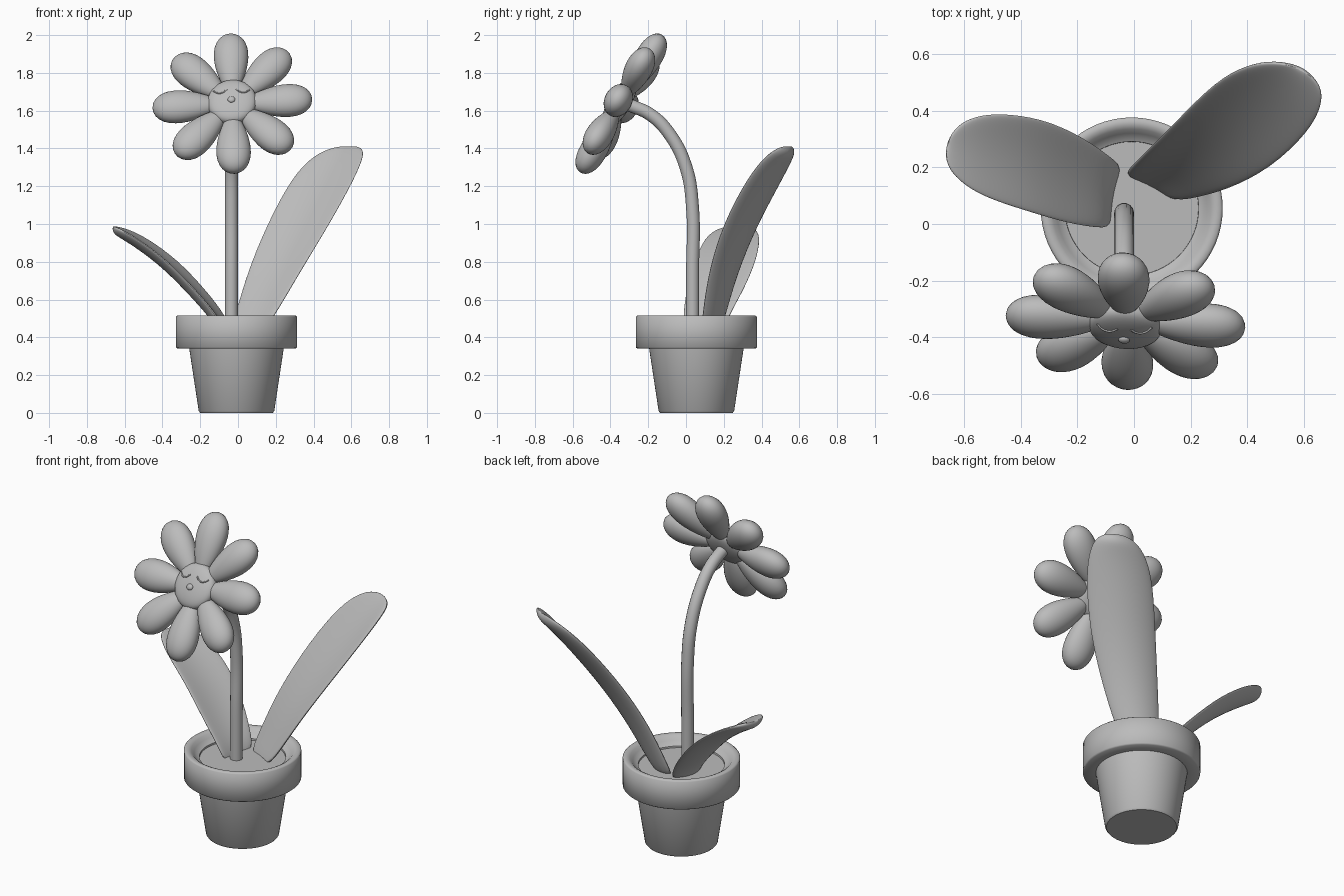
import bpy, bmesh, math
from mathutils import Vector, Matrix

cube = bpy.data.objects.get("Cube")
if cube:
    bpy.data.objects.remove(cube)

GREY = (0.5, 0.5, 0.5, 1)
grey = bpy.data.materials.new("plain grey")
grey.use_nodes = True
grey.diffuse_color = GREY
grey.node_tree.nodes["Principled BSDF"].inputs["Base Color"].default_value = GREY


def finish(bm, name, angle=40, matrix=None):
    """Turn a bmesh into a smooth shaded object."""
    if matrix:
        bm.transform(matrix)
    bmesh.ops.recalc_face_normals(bm, faces=bm.faces)
    mesh = bpy.data.meshes.new(name)
    bm.to_mesh(mesh)
    bm.free()
    obj = bpy.data.objects.new(name, mesh)
    bpy.context.collection.objects.link(obj)
    mesh.materials.append(grey)
    bpy.ops.object.select_all(action='DESELECT')
    obj.select_set(True)
    bpy.context.view_layer.objects.active = obj
    bpy.ops.object.shade_smooth_by_angle(angle=math.radians(angle))
    return obj


def lathe(name, profile, centre):
    bm = bmesh.new()
    verts = [bm.verts.new((r, 0, z)) for r, z in profile]
    edges = [bm.edges.new(pair) for pair in zip(verts, verts[1:])]
    bmesh.ops.spin(bm, geom=verts + edges, axis=(0, 0, 1), cent=(0, 0, 0),
                   angle=math.tau, steps=64)
    bmesh.ops.remove_doubles(bm, verts=bm.verts, dist=0.0005)
    return finish(bm, name, 50, Matrix.Translation(centre))


def tube(name, points, radius, matrix=None, steps=8):
    """Round tube along a smooth path."""
    curve = bpy.data.curves.new(name, 'CURVE')
    curve.dimensions = '3D'
    curve.bevel_depth = radius
    curve.bevel_resolution = 5
    curve.resolution_u = steps
    curve.use_fill_caps = True
    spline = curve.splines.new('BEZIER')
    spline.bezier_points.add(len(points) - 1)
    for bp, p in zip(spline.bezier_points, points):
        bp.co = p
        bp.handle_left_type = bp.handle_right_type = 'AUTO'
    temp = bpy.data.objects.new(name + " path", curve)
    bpy.context.collection.objects.link(temp)
    bpy.context.view_layer.update()
    bm = bmesh.new()
    bm.from_mesh(temp.to_mesh())
    temp.to_mesh_clear()
    bpy.data.objects.remove(temp)
    return finish(bm, name, 50, matrix)


def leaf(name, stations, across, thick=0.024, cup=0.23):
    """Cupped blade lofted through (centre, half width) stations."""
    across = Vector(across).normalized()
    centres = [Vector(c) for c, w in stations]
    bm = bmesh.new()
    rings = []
    for i, (c, w) in enumerate(stations):
        along = centres[min(i + 1, len(centres) - 1)] - centres[max(i - 1, 0)]
        normal = across.cross(along).normalized()
        if normal.z < 0:
            normal = -normal
        ring = []
        for k in range(16):
            a = math.tau * k / 16
            lift = thick * min(1, w / 0.08) * math.sin(a) - cup * w * math.sin(a) ** 2
            ring.append(bm.verts.new(centres[i] + across * w * math.cos(a) + normal * lift))
        rings.append(ring)
    for a, b in zip(rings, rings[1:]):
        for k in range(16):
            j = (k + 1) % 16
            bm.faces.new((a[k], a[j], b[j], b[k]))
    bm.faces.new(rings[0])
    bm.faces.new(rings[-1])
    obj = finish(bm, name, 80)
    sub = obj.modifiers.new("round", 'SUBSURF')
    sub.levels = sub.render_levels = 2
    return obj


# Pot and soil
POT = (-0.008, 0.055, 0)
lathe("pot", [(0, 0), (0.192, 0), (0.2, 0.01), (0.25, 0.34), (0.313, 0.34),
              (0.321, 0.347), (0.321, 0.508), (0.313, 0.515), (0.295, 0.515),
              (0.28, 0.507), (0.265, 0.49), (0.25, 0.475), (0.236, 0.468),
              (0.234, 0.44), (0, 0.44)], POT)
lathe("soil", [(0, 0.458), (0.236, 0.458)], POT)

# Stem
tube("stem", [(-0.035, 0.035, 0.44), (-0.035, 0.035, 0.75), (-0.035, 0.035, 1.08),
              (-0.035, 0, 1.3), (-0.035, -0.09, 1.48),
              (-0.035, -0.19, 1.58), (-0.035, -0.3, 1.63)], 0.035)

# Leaves
leaf("left_leaf", [((0.045, 0.125, 0.43), 0.1), ((0.1, 0.147, 0.54), 0.125),
                   ((0.19, 0.192, 0.75), 0.16), ((0.318, 0.28, 1.0), 0.19),
                   ((0.453, 0.415, 1.25), 0.193), ((0.53, 0.49, 1.36), 0.155),
                   ((0.575, 0.53, 1.4), 0.1), ((0.59, 0.545, 1.412), 0.03)],
     (0.886, -0.463, 0))
leaf("right_leaf", [((-0.06, 0.095, 0.43), 0.11), ((-0.09, 0.105, 0.515), 0.125),
                    ((-0.2, 0.152, 0.65), 0.158), ((-0.35, 0.21, 0.81), 0.17),
                    ((-0.51, 0.245, 0.925), 0.154), ((-0.6, 0.265, 0.968), 0.115),
                    ((-0.645, 0.27, 0.98), 0.07), ((-0.66, 0.27, 0.985), 0.025)],
     (0.18, 0.98, 0))

# Flower head: local x right, y up the face, z out of the face
HEAD = (Matrix.Translation((-0.03, -0.343, 1.637))
        @ Matrix.Rotation(math.radians(59.5), 4, 'X')
        @ Matrix.Rotation(math.radians(-4.2), 4, 'Y'))
DOME_R, DOME_H, DOME_LIFT = 0.131, 0.058, 0.01


def ball(name, shape, matrix):
    bm = bmesh.new()
    bmesh.ops.create_uvsphere(bm, u_segments=32, v_segments=20, radius=1)
    for v in bm.verts:
        v.co = shape(v.co)
    return finish(bm, name, 80, matrix)


def petal_shape(p):
    # Teardrop that is widest towards its tip
    taper = 0.74 + 0.27 * p.x
    return Vector((0.24 + 0.184 * p.x, 0.117 * p.y * taper, 0.092 * p.z * taper))


for i in range(8):
    turn = Matrix.Rotation(math.radians(45 * i + 1.3), 4, 'Z')
    ball("petal_%d" % (i + 1), petal_shape, HEAD @ turn)


# Domed centre
def dome_shape(p):
    height = math.copysign(abs(p.z) ** 0.65, p.z)
    return Vector((p.x * DOME_R, p.y * DOME_R, DOME_LIFT + DOME_H * height))


ball("flower_centre", dome_shape, HEAD)


# Sleeping face
def on_dome(x, y):
    drop = 1 - (x * x + y * y) / DOME_R ** 2
    return (x, y, DOME_LIFT + DOME_H * max(0, drop) ** 0.325)


for side, label in ((-1, "right_eye"), (1, "left_eye")):
    arc = [on_dome(side * 0.06 + 0.036 * t, 0.03 + 0.022 * t * t) for t in (-1, -0.5, 0, 0.5, 1)]
    tube(label, arc, 0.004, HEAD, 4)
ball("mouth", lambda p: Vector((p.x * 0.02, p.y * 0.018 - 0.014,
                                DOME_LIFT + DOME_H + p.z * 0.012)), HEAD)
